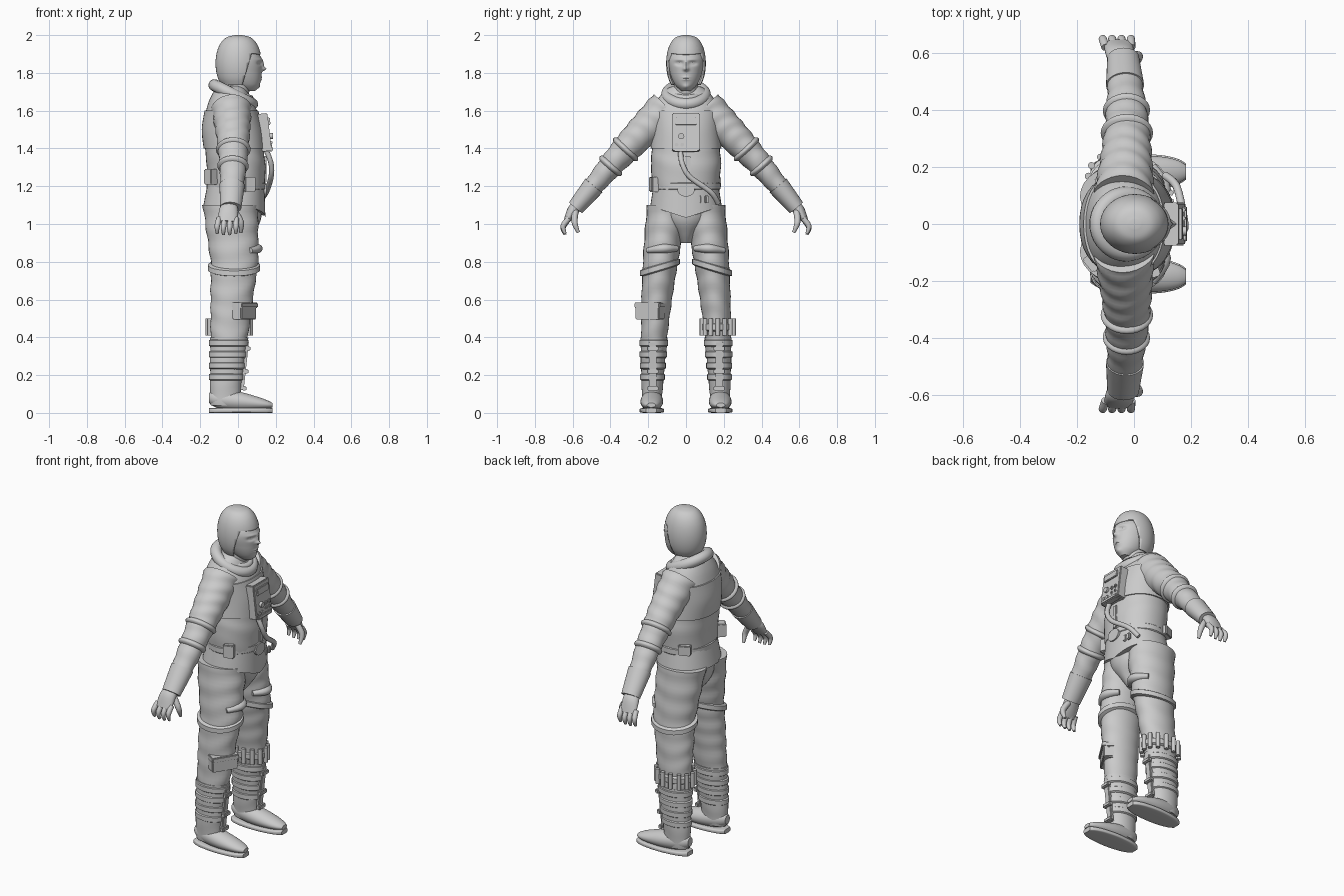
import bpy, bmesh
from math import sin, cos, pi, exp, radians
from mathutils import Vector, Matrix

cube = bpy.data.objects.get("Cube")
if cube:
    bpy.data.objects.remove(cube)

grey = bpy.data.materials.new("plain_grey")
grey.use_nodes = True
grey.diffuse_color = (.6, .6, .6, 1)
grey.node_tree.nodes["Principled BSDF"].inputs["Base Color"].default_value = grey.diffuse_color
X, Y, Z = Matrix.Identity(3)


def link(name, data):
    ob = bpy.data.objects.new(name, data)
    bpy.context.collection.objects.link(ob)
    data.materials.append(grey)
    bpy.ops.object.select_all(action='DESELECT')
    ob.select_set(True)
    bpy.context.view_layer.objects.active = ob
    return ob


def finish(name, bm):
    bmesh.ops.recalc_face_normals(bm, faces=bm.faces)
    mesh = bpy.data.meshes.new(name)
    bm.to_mesh(mesh)
    bm.free()
    ob = link(name, mesh)
    bpy.ops.object.shade_smooth_by_angle(angle=radians(40))
    return ob


def spline(points, sub):
    """Catmull-Rom samples through points or sections."""
    out, last = [], len(points) - 1
    for i in range(last):
        quad = [points[max(0, min(last, i + k))] for k in (-1, 0, 1, 2)]
        for j in range(sub):
            t = j / sub
            out.append([b + t / 2 * (c - a + t * (2*a - 5*b + 4*c - d + t * (3*(b - c) + d - a)))
                        for a, b, c, d in zip(*quad)])
    return out + [list(points[-1])]


def loft(name, sections, seg=28, sub=5, axis=None, power=2, fold=0, warp=None, mirror=1):
    """Skin elliptical sections (x, y, z, radius, radius); fold adds cloth wrinkles."""
    rows = spline(sections, sub)
    centres = [Vector(row[:3]) for row in rows]
    bm, rings = bmesh.new(), []
    for i, row in enumerate(rows):
        ahead, behind = centres[min(i + 1, len(rows) - 1)], centres[max(i - 1, 0)]
        along = axis or (ahead - behind).normalized()
        side = Y if abs(along.x) > .8 else X
        u = (side - along * side.dot(along)).normalized()
        v = along.cross(u)
        ring = []
        for k in range(seg):
            angle = 2 * pi * k / seg
            c, d = [abs(q) ** (2 / power) * (1 if q > 0 else -1) for q in (cos(angle), sin(angle))]
            wrinkle = 1 + fold * sin(1.2 * i + 1.6 * sin(angle + i / 10) + cos(2 * angle))
            co = centres[i] + (u * c * row[3] + v * d * row[4]) * wrinkle
            if warp:
                co = warp(co)
            co.y *= mirror
            ring.append(bm.verts.new(co))
        rings.append(ring)
    for low, high in zip(rings, rings[1:]):
        for k in range(seg):
            bm.faces.new((low[k], low[k - 1], high[k - 1], high[k]))
    bm.faces.new(rings[0])
    bm.faces.new(rings[-1])
    return finish(name, bm)


def column(name, rows, grow=0, **options):
    """Upright centred loft from rows of (height, x, depth radius, width radius)."""
    return loft(name, [(x, 0, z, depth + grow, width + grow) for z, x, depth, width in rows],
                axis=Z, **options)


def swell(section, amount):
    x, y, z, depth, width = section
    return x, y, z, depth + amount, width + amount


def band(name, section, height, thick, mirror=1, slope=0):
    """Rounded strap around a limb or the waist."""
    x, y, z, depth, width = section
    rows = [swell((x, y, z + k * height / 2, depth, width), thick * (1 - 2 * k ** 6))
            for k in (-1, -.9, -.6, .6, .9, 1)]
    return loft(name, rows, sub=1, axis=Z, mirror=mirror, warp=lambda co: co + Z * slope * (co.y - y))


def taper(name, points, radius, mirror):
    """Slim limb that narrows towards its tip."""
    rows = [(*p, r, r) for p, r in zip(points, (radius, radius * .95, radius * .5))]
    loft(name, rows, seg=12, mirror=mirror)


def box(name, centre, size, yaw=0, pitch=0, bevel=.005):
    bm = bmesh.new()
    place = (Matrix.Translation(centre) @ Matrix.Rotation(yaw, 4, 'Z')
             @ Matrix.Rotation(pitch, 4, 'Y') @ Matrix.Diagonal((*size, 1)))
    bmesh.ops.create_cube(bm, size=1, matrix=place)
    bmesh.ops.bevel(bm, geom=bm.edges[:], offset=bevel, segments=2, affect='EDGES')
    finish(name, bm)


def rod(name, start, direction, radius):
    end = Vector(start) + Vector(direction)
    loft(name, [(*start, radius, radius), (*end, radius, radius)], seg=12, sub=1)


def tube(name, points, radius, cyclic=False):
    curve = bpy.data.curves.new(name, 'CURVE')
    curve.dimensions, curve.bevel_depth, curve.bevel_resolution = '3D', radius, 4
    curve.use_fill_caps = True
    path = curve.splines.new('POLY')
    path.points.add(len(points) - 1)
    for point, co in zip(path.points, points):
        point.co = (*co, 1)
    path.use_cyclic_u = cyclic
    link(name, curve)
    bpy.ops.object.convert(target='MESH')
    bpy.ops.object.shade_smooth_by_angle(angle=radians(40))


# Jacket: body, vest, belt and a skirt that dips at the front
def front_dip(co):
    centred = max(0, 1 - abs(co.y) / .2)
    co.z -= 3 * max(0, co.x) * centred * max(0, 1.22 - co.z)
    return co


cloth = dict(seg=40, power=2.2)
torso = [(1.16, -.01, .15, .17), (1.3, -.01, .155, .185), (1.4, -.02, .155, .18),
         (1.5, -.03, .155, .175), (1.6, -.035, .135, .18), (1.7, -.04, .09, .12), (1.73, -.03, .06, .07)]
column("jacket_body", torso, fold=.008, **cloth)
column("vest", torso[2:5], grow=.007, **cloth)
column("jacket_skirt", [(1.09, -.02, .165, .19), (1.22, -.01, .15, .17)], warp=front_dip, **cloth)
band("belt", (-.01, 0, 1.2, .15, .175), .05, .008)
loft("buckle", [(.13, 0, 1.18, .045, .035), (.15, 0, 1.18, .045, .035)], sub=1, axis=X)
box("front_placket", (.145, .01, 1.29), (.01, .03, .14), bevel=.003)
box("belt_pouch_front", (.06, -.17, 1.21), (.06, .04, .08), yaw=.3)
box("belt_pouch_back", (-.14, -.13, 1.25), (.06, .06, .08), yaw=.7)
box("belt_pouch_left", (-.1, .155, 1.22), (.07, .04, .06), yaw=.4)
for y in (.08, .11):
    box("belt_clip", (.13, y, 1.13), (.02, .02, .04), yaw=.3)


# Collar rolls, lower at the front, and neck
def collar(name, x, z, reach, drop, radius):
    turns = [2 * pi * k / 40 for k in range(40)]
    tube(name, [(x + reach * cos(a), reach * sin(a), z - drop * cos(a)) for a in turns], radius, True)


collar("collar_roll", -.025, 1.685, .1, .05, .032)
collar("inner_collar", -.005, 1.69, .07, .025, .018)
column("neck", [(1.62, -.03, .07, .07), (1.78, .01, .07, .06)])

# Head with features raised or sunk on the face: (y, z, width, height, depth)
features = dict(bridge=(0, 1.845, .012, .025, .01), nose=(0, 1.82, .013, .01, .02),
                socket=(.036, 1.85, .02, .01, -.013), eyeball=(.036, 1.85, .01, .005, .007),
                brow=(.03, 1.87, .03, .007, .005), lips=(0, 1.77, .02, .01, .007),
                mouth=(0, 1.77, .02, .003, -.006), chin=(0, 1.725, .02, .013, .008))


def face(co):
    strength = max(0, min(1, (co.x - .04) / .03))
    co.x += strength * sum(depth * exp(-((abs(co.y) - y) / width) ** 2 - ((co.z - z) / height) ** 2)
                           for y, z, width, height, depth in features.values())
    return co


column("head", [(1.705, .06, .03, .025), (1.74, .04, .075, .06), (1.8, .025, .1, .085),
                (1.88, .015, .107, .095), (1.96, 0, .07, .06)], seg=96, sub=20, warp=face)

# Close-fitting hood with the face opening cut out
dome = [radians(-50 + 17 * k) for k in range(9)]
hood = column("hood", [(1.85 + .15 * sin(a), .003, .122 * cos(a) ** .7, .105 * cos(a) ** .7)
                       for a in dome], seg=40)
bm = bmesh.new()
bm.from_mesh(hood.data)
bmesh.ops.delete(bm, geom=[f for f in bm.faces if len(f.verts) > 4 and f.normal.z < 0], context='FACES')
brow, brow_up = Vector((.1, 0, 1.9)), Vector((.15, 0, 1))
cheek, cheek_out = Vector((.03, 0, 1.76)), Vector((1, 0, -.3))
for co, normal in ((brow, brow_up), (cheek, cheek_out)):
    bmesh.ops.bisect_plane(bm, geom=bm.verts[:] + bm.edges[:] + bm.faces[:], plane_co=co, plane_no=normal)
opening = [f for f in bm.faces if (f.calc_center_median() - brow).dot(brow_up) < 0
           and (f.calc_center_median() - cheek).dot(cheek_out) > 0]
bmesh.ops.delete(bm, geom=opening, context='FACES')
bm.to_mesh(hood.data)
bm.free()
shell = hood.modifiers.new("thickness", 'SOLIDIFY')
shell.thickness, shell.offset = .01, -1

# Chest control box with knobs, and its hose
lean = -.12
box("chest_box", (.14, 0, 1.485), (.055, .15, .2), pitch=lean)
box("box_ledge", (.165, 0, 1.395), (.04, .13, .025), pitch=lean)
box("box_plate", (.164, 0, 1.545), (.012, .11, .04), pitch=lean, bevel=.003)
for y in (.02, .05):
    for z in (1.43, 1.46):
        box("box_switch", (.172, y, z), (.02, .02, .02), pitch=lean)
    rod("box_knob", (.15, -y, 1.42), X * .03, .01)
rod("box_dial", (.15, -.025, 1.465), X * .035, .016)
tube("hose", spline([(.15, -.03, 1.39), (.175, -.02, 1.32), (.175, .02, 1.25),
                     (.15, .13, 1.17), (.11, .17, 1.11)], 8), .014)
column("pelvis", [(.9, -.01, .05, .03), (.95, -.02, .1, .065), (1.02, -.02, .14, .13), (1.12, -.02, .15, .17)])


# Limb rules: cross-sections along the arm, the leg and the foot
def arm(t, grow=0):
    bow = .02 * sin(pi * t)
    return swell((-.035 + bow / 2, .1 + .44 * t, 1.61 - .47 * t + bow, .105 - .05 * t, .105 - .06 * t), grow)


def leg(z, grow=0):
    x = -.075 + .07 * min(z, 1.6 - z)
    return swell((x, .18 - .07 * z * z, z, .07 + .07 * z, .045 + .06 * z), grow)


def foot(t, height, grow=0):
    rounding = sin(pi * t) ** .35
    return (-.16 + .35 * t, .178 + .006 * t, height + .01 * (grow == 0),
            .06 * rounding + grow, height * (rounding if grow == 0 else 1))


steps = [.02, .1, .25, .5, .75, .9, .98]
for side, mirror in (("left", 1), ("right", -1)):
    # Sleeve with folds and rolls, glove cuff and hand
    loft(side + "_sleeve", [arm(k / 6) for k in range(7)], sub=7, fold=.03, mirror=mirror)
    for t in (.5, .68):
        loft(side + "_sleeve_roll", [arm(t + k * .03, .012 - .02 * k * k) for k in (-1, -.5, 0, .5, 1)],
             mirror=mirror)
    loft(side + "_glove_cuff", [arm(t, .006) for t in (.88, 1, 1.1)], mirror=mirror)
    loft(side + "_palm", [(-.04, .57, 1.1, .04, .03), (-.05, .6, 1.07, .05, .03),
                          (-.055, .635, 1.01, .05, .015)], mirror=mirror)
    for k in range(4):
        x, shorten = -.1 + .03 * k, .006 * abs(k - 1.5)
        taper(side + "_finger", [(x, .62, 1.03), (x * 1.1, .65, .98 + shorten), (x * 1.1, .64, .94 + shorten)],
              .015, mirror)
    taper(side + "_thumb", [(-.02, .585, 1.07), (.015, .59, 1.01), (.015, .57, .955)], .017, mirror)

    # Trouser leg with folds and a slanting thigh strap
    loft(side + "_trouser", [leg(1.1 - k / 10) for k in range(8)], axis=Z, fold=.022, mirror=mirror)
    band(side + "_thigh_strap", leg(.77), .045, .016, mirror, slope=-.3)
    loft(side + "_thigh_fold", [(.06, .05, .87, .02, .015), (.1, .12, .87, .03, .025),
                                (.06, .2, .86, .02, .015)], mirror=mirror)

    # Boot: wrapped shaft, buckled shin strap, foot and sole
    loft(side + "_boot_shaft", [leg(.4 - k / 10, .003) for k in range(4)] + [leg(.04)],
         axis=Z, fold=.015, mirror=mirror)
    for k in range(4):
        band(side + "_boot_wrap", leg(.37 - .06 * k), .045, .01, mirror)
    box(side + "_shin_strap", (.034, mirror * .175, .25), (.02, .04, .26), pitch=.11)
    for z in (.13, .22, .34):
        box(side + "_strap_buckle", (.02 + z / 10, mirror * .175, z), (.025, .06, .025))
    loft(side + "_foot", [foot(t, .07 - .04 * t) for t in steps], axis=X, mirror=mirror)
    loft(side + "_sole", [foot(t, .013, .005) for t in steps], axis=X, power=5, mirror=mirror)

# Right knee pocket, left calf cartridge belt and forearm pens
box("knee_pocket", (.033, -.19, .535), (.06, .15, .08), yaw=-.57)
box("knee_pocket_flap", (.036, -.19, .57), (.07, .16, .03), yaw=-.57)
band("cartridge_belt", leg(.455), .05, .012)
x, y, z, depth, width = leg(.41, .016)
for k in range(14):
    angle = 2 * pi * k / 14
    rod("cartridge", (x + depth * cos(angle), y + width * sin(angle), z), Z * .09, .012)
for k in range(3):
    rod("forearm_pen", (-.06 + .02 * k, .475, 1.27), (0, .04, -.05), .009)
